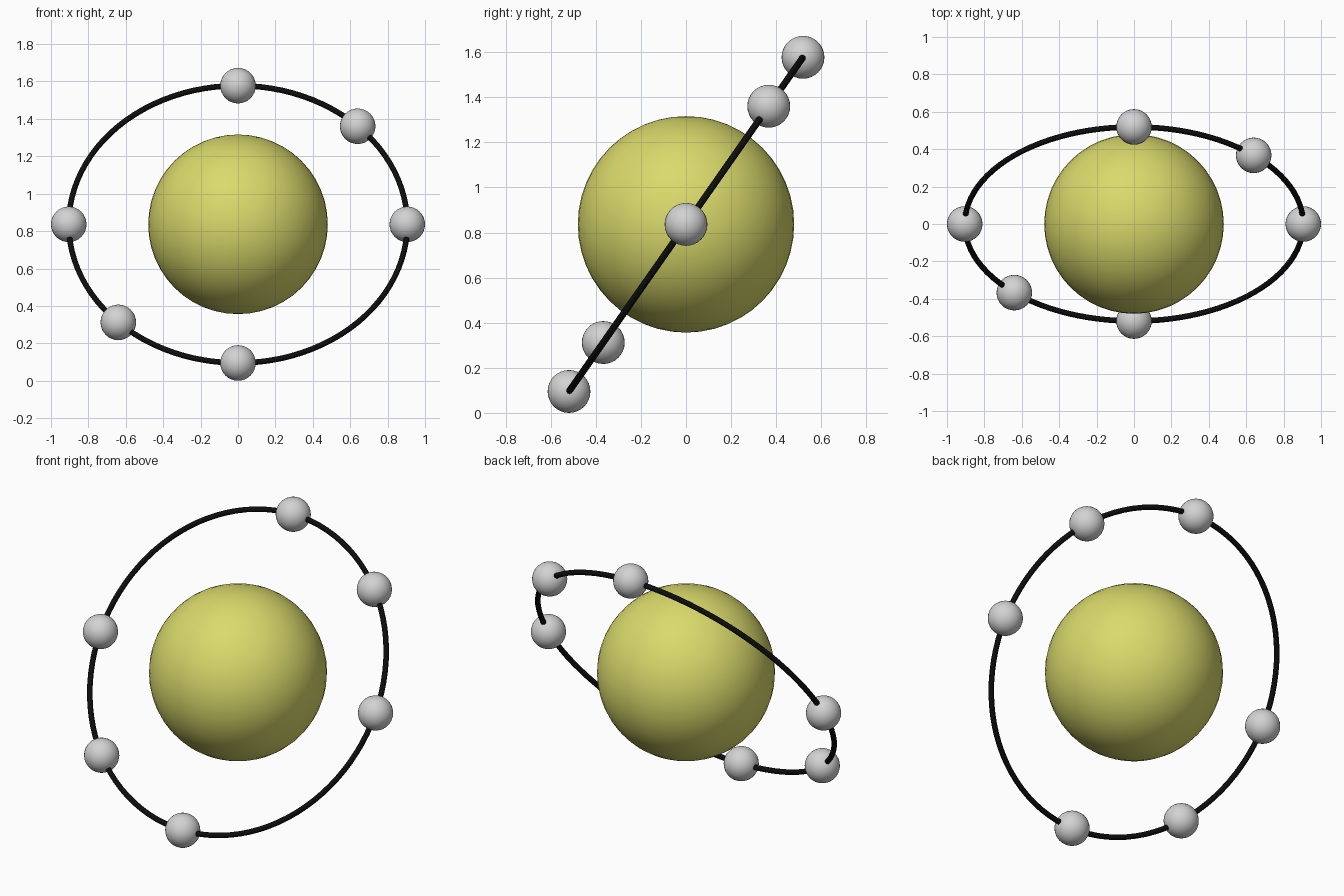
import bpy
import math
from mathutils import Matrix, Vector

if "Cube" in bpy.data.objects:
    bpy.data.objects.remove(bpy.data.objects["Cube"])

RING_R = 0.905      # orbit radius
BEAD_R = 0.095
TILT = math.radians(55)
CENTRE = Vector((0, 0, BEAD_R + RING_R * math.sin(TILT)))


def material(name, rgb):
    m = bpy.data.materials.new(name)
    m.diffuse_color = (*rgb, 1)
    m.use_nodes = True
    m.node_tree.nodes["Principled BSDF"].inputs["Base Color"].default_value = m.diffuse_color
    return m


yellow = material("olive yellow", (0.70, 0.70, 0.15))
grey = material("light grey", (0.65, 0.65, 0.65))
black = material("black", (0.004, 0.004, 0.004))


def finish(name, mat):
    ob = bpy.context.object
    ob.name = name
    ob.data.materials.append(mat)
    bpy.ops.object.shade_smooth()
    return ob


def ball(name, radius, location, mat, segments):
    bpy.ops.mesh.primitive_uv_sphere_add(segments=segments, ring_count=segments // 2,
                                         radius=radius, location=location)
    return finish(name, mat)


# Large central sphere
ball("central_sphere", 0.48, CENTRE, yellow, 48)

# Thin tilted ring
bpy.ops.mesh.primitive_torus_add(major_radius=RING_R, minor_radius=0.015,
                                 major_segments=96, minor_segments=12,
                                 location=CENTRE, rotation=(TILT, 0, 0))
finish("tilted_ring", black)

# Six small spheres threaded on the ring
tilt = Matrix.Rotation(TILT, 3, 'X')
for i, deg in enumerate((0, 45, 90, 180, 225, 270), 1):
    a = math.radians(deg)
    p = CENTRE + tilt @ Vector((RING_R * math.cos(a), RING_R * math.sin(a), 0))
    ball(f"ring_bead_{i}", BEAD_R, p, grey, 32)
